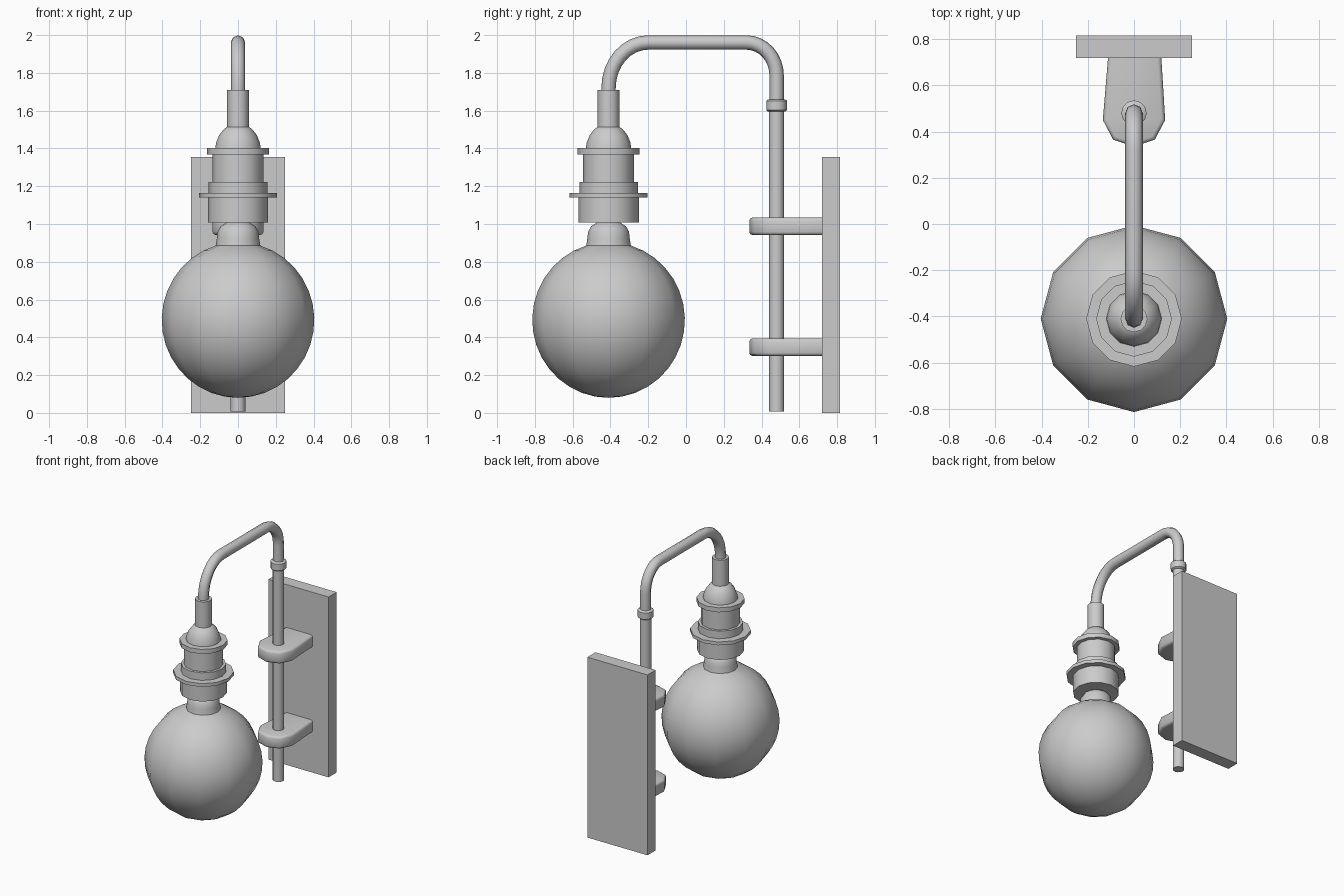
import bpy, bmesh, math
from mathutils import Vector

if "Cube" in bpy.data.objects:
    bpy.data.objects.remove(bpy.data.objects["Cube"])

LAMP_Y, ROD_Y = -0.41, 0.48


def smooth(ob, angle):
    bpy.ops.object.select_all(action='DESELECT')
    ob.select_set(True)
    bpy.context.view_layer.objects.active = ob
    bpy.ops.object.shade_smooth_by_angle(angle=math.radians(angle))


def finish(name, bm, angle=40):
    bmesh.ops.recalc_face_normals(bm, faces=bm.faces)
    me = bpy.data.meshes.new(name)
    bm.to_mesh(me)
    bm.free()
    ob = bpy.data.objects.new(name, me)
    bpy.context.collection.objects.link(ob)
    smooth(ob, angle)
    return ob


def lathe(name, profile, y, sides=12):
    """Revolve (radius, z) points about a vertical axis at x = 0, capping open ends."""
    bm = bmesh.new()
    rings = []
    for r, z in profile:
        if r == 0:
            rings.append([bm.verts.new((0, y, z))])
        else:
            rings.append([bm.verts.new((r * math.cos(a), y + r * math.sin(a), z))
                          for a in (i * math.tau / sides for i in range(sides))])
    for a, b in zip(rings, rings[1:]):
        for i in range(sides):
            j = (i + 1) % sides
            if len(a) == 1:
                bm.faces.new((a[0], b[j], b[i]))
            else:
                bm.faces.new((a[i], a[j], b[j], b[i]))
    for ring in (rings[0], rings[-1]):
        if len(ring) > 1:
            bm.faces.new(ring)
    return finish(name, bm)


# Wall plate
bm = bmesh.new()
bmesh.ops.create_cube(bm, size=1)
for v in bm.verts:
    v.co = Vector((v.co.x * 0.5, 0.767 + v.co.y * 0.096, 0.678 + v.co.z * 1.356))
finish("wall_plate", bm, 30)

# Two clamps joining the rod to the plate
outline = [(-0.112, 0.725), (-0.135, 0.45), (-0.09, 0.365), (0, 0.335),
           (0.09, 0.365), (0.135, 0.45), (0.118, 0.725)]
for name, z in (("lower_clamp", 0.302), ("upper_clamp", 0.942)):
    bm = bmesh.new()
    base = bm.faces.new([bm.verts.new((x, y, z)) for x, y in outline])
    ext = bmesh.ops.extrude_face_region(bm, geom=[base])
    for v in ext["geom"]:
        if isinstance(v, bmesh.types.BMVert):
            v.co.z += 0.092
    edges = [e for e in bm.edges if min(v.co.y for v in e.verts) < 0.7
             and abs(e.verts[0].co.z - e.verts[1].co.z) < 0.01]
    bmesh.ops.bevel(bm, geom=edges, offset=0.016, segments=2,
                    profile=0.5, affect='EDGES')
    finish(name, bm, 50)

# Upright rod and its collar
lathe("upright_rod", [(0.04, 0.008), (0.04, 1.61)], ROD_Y)
lathe("rod_collar", [(0.045, 1.595), (0.055, 1.603), (0.055, 1.652), (0.045, 1.66)], ROD_Y)

# Bent arm, with quarter-ellipse bends
TOP = 1.961
path = [(LAMP_Y, 1.69)]
for i in range(9):
    a = i * math.pi / 16
    path.append((LAMP_Y + 0.21 * (1 - math.cos(a)), 1.72 + (TOP - 1.72) * math.sin(a)))
for i in range(9):
    a = i * math.pi / 16
    path.append((ROD_Y - 0.16 * (1 - math.sin(a)), 1.785 + (TOP - 1.785) * math.cos(a)))
path.append((ROD_Y, 1.65))
cu = bpy.data.curves.new("bent_arm", 'CURVE')
cu.dimensions = '3D'
cu.bevel_depth = 0.038
cu.bevel_resolution = 2
cu.use_fill_caps = True
sp = cu.splines.new('POLY')
sp.points.add(len(path) - 1)
for p, (y, z) in zip(sp.points, path):
    p.co = (0, y, z, 1)
arm = bpy.data.objects.new("bent_arm", cu)
bpy.context.collection.objects.link(arm)
bpy.ops.object.select_all(action='DESELECT')
arm.select_set(True)
bpy.context.view_layer.objects.active = arm
bpy.ops.object.convert(target='MESH')
smooth(bpy.context.view_layer.objects.active, 50)

# Lamp holder
lathe("arm_sleeve", [(0.058, 1.51), (0.058, 1.71)], LAMP_Y)
lathe("lamp_holder", [
    (0.16, 1.008), (0.16, 1.14), (0.207, 1.14), (0.207, 1.165),
    (0.155, 1.165), (0.155, 1.222), (0.135, 1.222), (0.135, 1.368),
    (0.164, 1.368), (0.164, 1.402), (0.12, 1.402), (0.116, 1.43),
    (0.1, 1.47), (0.077, 1.5), (0.05, 1.52)], LAMP_Y)

# Globe bulb with neck
globe = [(0, 0.08)]
for i in range(1, 17):
    a = i * math.radians(163) / 16
    globe.append((0.404 * math.sin(a), 0.492 - 0.412 * math.cos(a)))
globe += [(0.112, 0.925), (0.108, 0.96), (0.092, 0.988), (0.055, 1.012)]
lathe("globe_bulb", globe, LAMP_Y)
